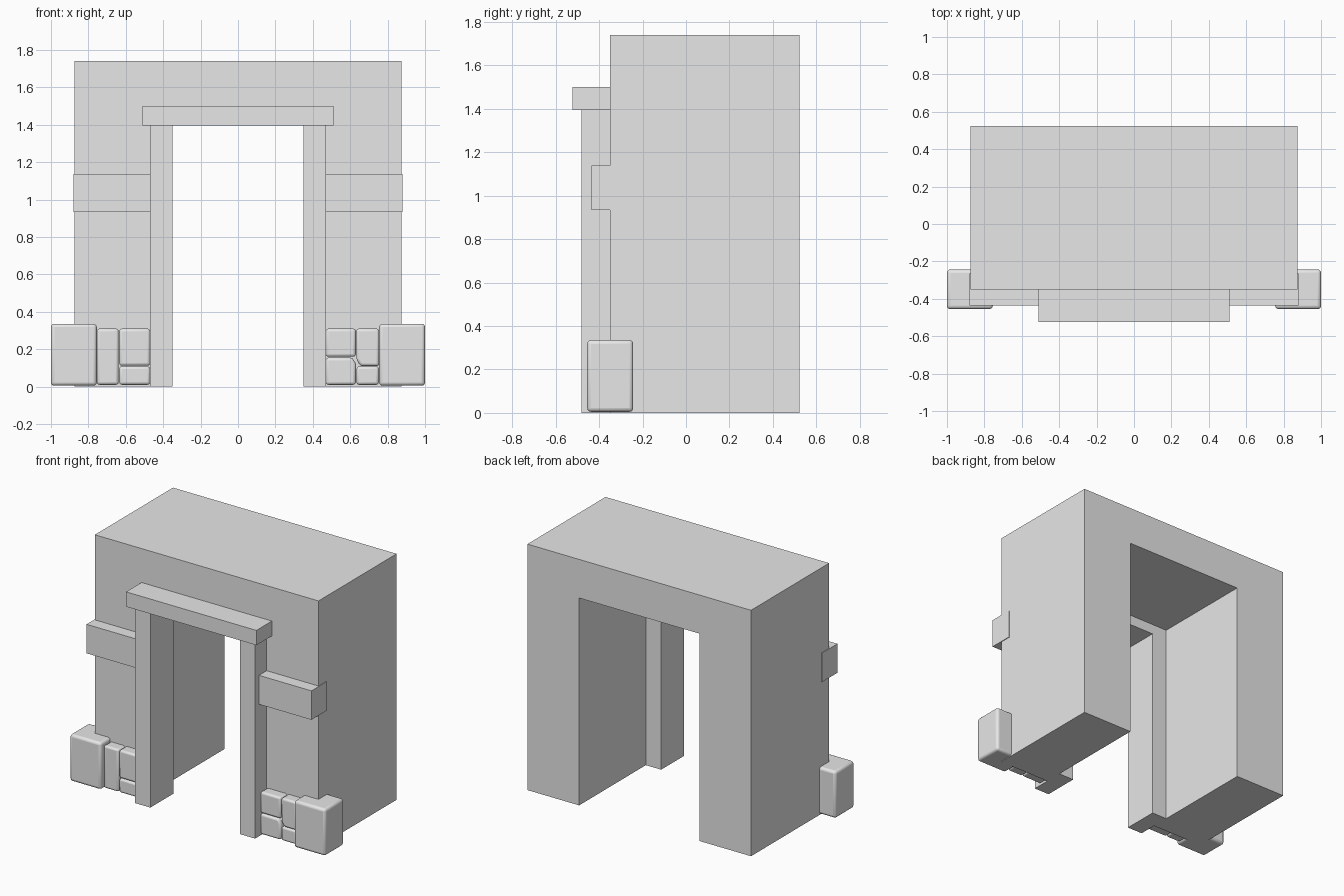
import bpy
import bmesh
from math import radians

cube = bpy.data.objects.get("Cube")
if cube:
    bpy.data.objects.remove(cube, do_unlink=True)

# Single stone grey
grey = bpy.data.materials.new("stone_grey")
grey.use_nodes = True
colour = (0.8, 0.8, 0.8, 1)
grey.diffuse_color = colour
grey.node_tree.nodes["Principled BSDF"].inputs["Base Color"].default_value = colour


def prism(name, outline, front, back, bevel=0.0):
    """Extrude an outline in x and z from front to back along y."""
    bm = bmesh.new()
    face = bm.faces.new([bm.verts.new((x, front, z)) for x, z in outline])
    geom = bmesh.ops.extrude_face_region(bm, geom=[face])["geom"]
    moved = [v for v in geom if isinstance(v, bmesh.types.BMVert)]
    bmesh.ops.translate(bm, verts=moved, vec=(0, back - front, 0))
    bmesh.ops.recalc_face_normals(bm, faces=bm.faces)
    mesh = bpy.data.meshes.new(name)
    bm.to_mesh(mesh)
    bm.free()
    mesh.materials.append(grey)
    obj = bpy.data.objects.new(name, mesh)
    bpy.context.collection.objects.link(obj)
    if bevel:
        mod = obj.modifiers.new("rounded_edges", "BEVEL")
        mod.width = bevel
        mod.segments = 3
        bpy.ops.object.select_all(action="DESELECT")
        obj.select_set(True)
        bpy.context.view_layer.objects.active = obj
        bpy.ops.object.shade_smooth_by_angle(angle=radians(40))
    return obj


def rect(x0, x1, z0, z1):
    return [(x0, z0), (x1, z0), (x1, z1), (x0, z1)]


# Deep archway block with a rectangular passage
half, gap, height, head = 0.875, 0.47, 1.74, 1.467
prism("archway_body", [(-half, 0), (-gap, 0), (-gap, head), (gap, head),
                       (gap, 0), (half, 0), (half, height), (-half, height)],
      -0.35, 0.523)

# Door lintel
prism("lintel", rect(-0.51, 0.51, 1.395, 1.5), -0.523, -0.222)

# Door posts, wall bands and corner stones on both sides
for side, s in (("left", 1), ("right", -1)):
    prism(side + "_door_post", rect(s * 0.35, s * gap, 0, 1.395), -0.48, -0.222)
    prism(side + "_wall_band", rect(s * gap, s * 0.88, 0.933, 1.138), -0.436, -0.265)
    prism(side + "_corner_stone", rect(s * 0.755, s, 0.005, 0.336), -0.455, -0.243, 0.018)

# Small footing stones, different on each side
stones = {
    "left_upper_inner_stone": rect(0.47, 0.63, 0.16, 0.31),
    "left_lower_inner_stone": [(0.47, 0.01), (0.63, 0.01), (0.63, 0.122),
                               (0.612, 0.155), (0.47, 0.155)],
    "left_upper_outer_stone": [(0.655, 0.11), (0.755, 0.11), (0.755, 0.31),
                               (0.633, 0.31), (0.633, 0.145)],
    "left_lower_outer_stone": rect(0.634, 0.753, 0.01, 0.108),
    "right_tall_stone": rect(-0.755, -0.638, 0.01, 0.31),
    "right_upper_stone": rect(-0.635, -0.47, 0.112, 0.31),
    "right_lower_stone": rect(-0.635, -0.47, 0.01, 0.108),
}
for name, outline in stones.items():
    prism(name, outline, -0.425, -0.3, 0.014)
